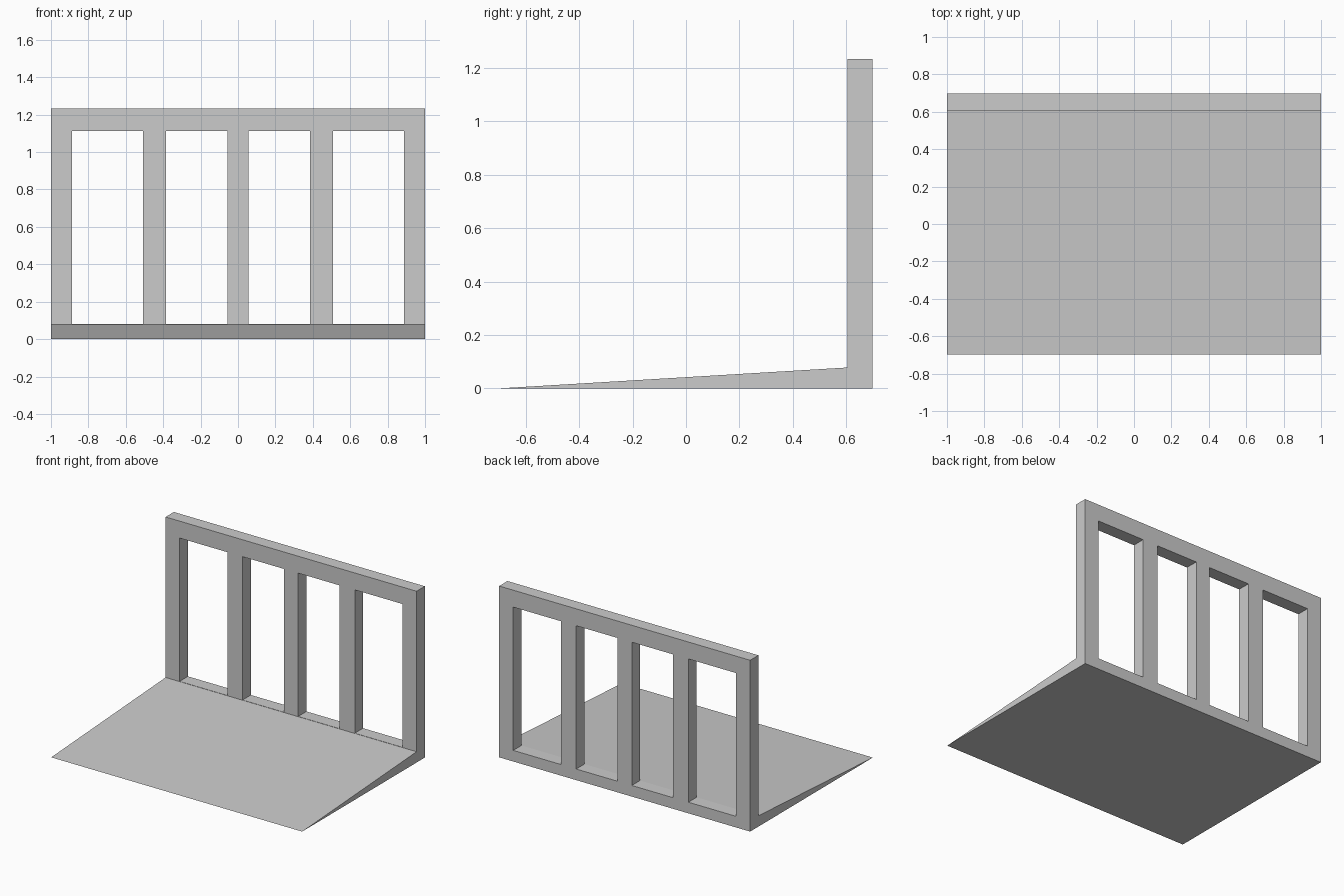
import bpy
import bmesh

if "Cube" in bpy.data.objects:
    bpy.data.objects.remove(bpy.data.objects["Cube"])

Y_FRONT, Y_WALL, Y_BACK = -0.698, 0.604, 0.698
SILL, HEAD, TOP = 0.08, 1.112, 1.234


def make_object(name, bm):
    bmesh.ops.recalc_face_normals(bm, faces=bm.faces)
    mesh = bpy.data.meshes.new(name)
    bm.to_mesh(mesh)
    bm.free()
    obj = bpy.data.objects.new(name, mesh)
    bpy.context.collection.objects.link(obj)
    return obj


def extrude(bm, faces, offset):
    geom = bmesh.ops.extrude_face_region(bm, geom=faces)["geom"]
    verts = [g for g in geom if isinstance(g, bmesh.types.BMVert)]
    bmesh.ops.translate(bm, verts=verts, vec=offset)


# Upright frame: a grid of cells with the four openings left out
half = [0.057, 0.386, 0.508, 0.888, 1.0]
xs = [-x for x in reversed(half)] + half
zs = [0, SILL, HEAD, TOP]
bm = bmesh.new()
grid = [[bm.verts.new((x, Y_WALL, z)) for z in zs] for x in xs]
faces = []
for i in range(len(xs) - 1):
    for j in range(len(zs) - 1):
        if j == 1 and i % 2 == 1:
            continue
        faces.append(bm.faces.new((grid[i][j], grid[i + 1][j],
                                   grid[i + 1][j + 1], grid[i][j + 1])))
extrude(bm, faces, (0, Y_BACK - Y_WALL, 0))
make_object("barred_frame", bm)

# Sloping base: wedge profile running the full width
bm = bmesh.new()
profile = [(Y_FRONT, 0), (Y_WALL, 0), (Y_WALL, 0.078)]
face = bm.faces.new([bm.verts.new((-1, y, z)) for y, z in profile])
extrude(bm, [face], (2, 0, 0))
make_object("sloping_base", bm)
